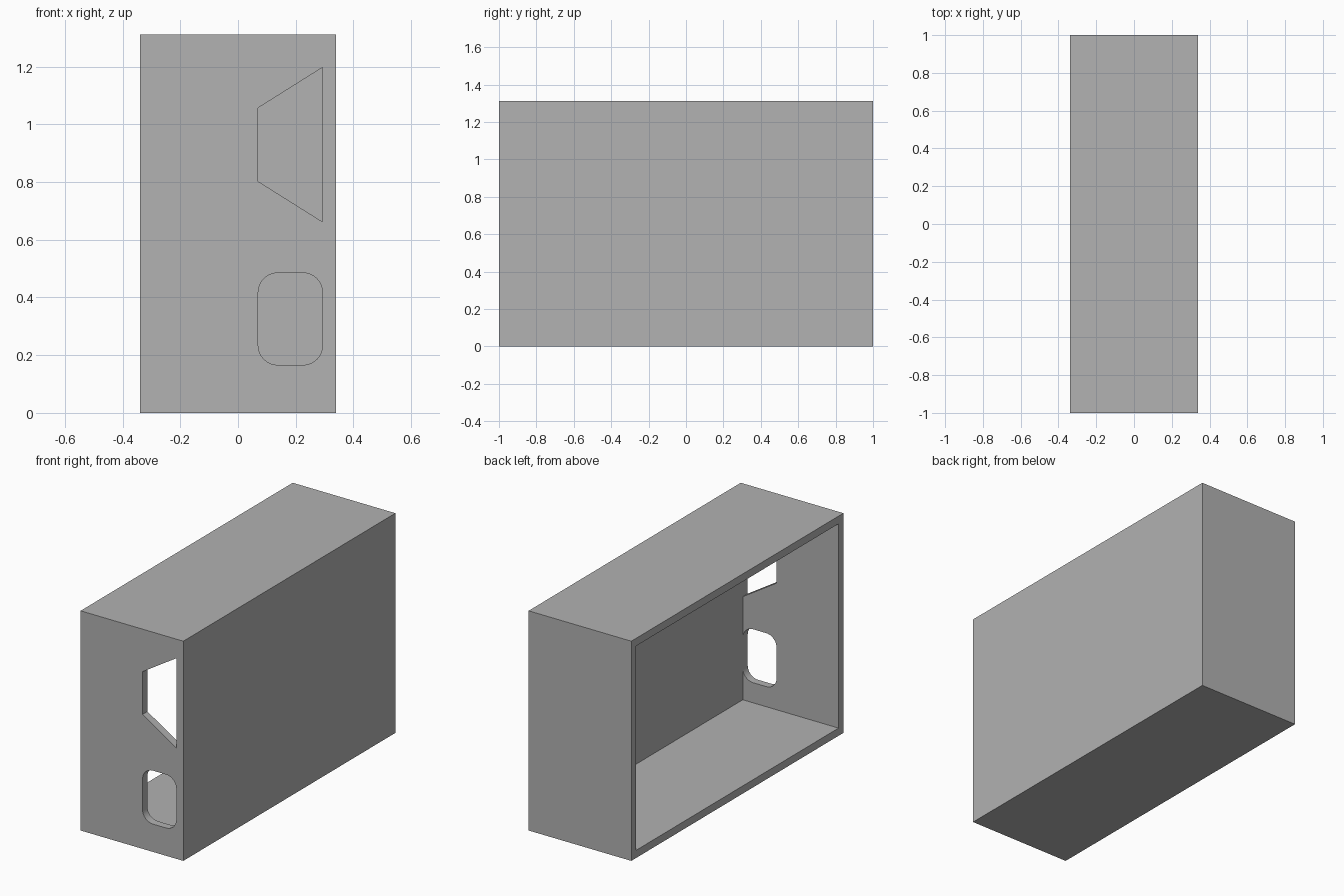
import bpy
import bmesh
from math import cos, sin, radians, pi

cube = bpy.data.objects.get("Cube")
if cube:
    bpy.data.objects.remove(cube, do_unlink=True)

HALF_X, HALF_Y, HEIGHT, WALL = 0.339, 1.0, 1.311, 0.046
INNER_X = HALF_X - WALL
HOLE_X = 0.07

# Single grey material
grey = bpy.data.materials.new("plain grey")
grey.use_nodes = True
colour = (0.445, 0.445, 0.445, 1)
grey.diffuse_color = colour
grey.node_tree.nodes["Principled BSDF"].inputs["Base Color"].default_value = colour


def prism(name, profile, y0, y1):
    """Extrude an x-z profile from y0 to y1."""
    bm = bmesh.new()
    face = bm.faces.new([bm.verts.new((x, y0, z)) for x, z in profile])
    result = bmesh.ops.extrude_face_region(bm, geom=[face])
    verts = [v for v in result["geom"] if isinstance(v, bmesh.types.BMVert)]
    bmesh.ops.translate(bm, verts=verts, vec=(0, y1 - y0, 0))
    bmesh.ops.recalc_face_normals(bm, faces=bm.faces)
    mesh = bpy.data.meshes.new(name)
    bm.to_mesh(mesh)
    bm.free()
    mesh.materials.append(grey)
    obj = bpy.data.objects.new(name, mesh)
    bpy.context.collection.objects.link(obj)
    return obj


def rectangle(x0, x1, z0, z1):
    return [(x0, z0), (x1, z0), (x1, z1), (x0, z1)]


def rounded(x0, x1, z0, z1, r, steps=8):
    corners = [(x1 - r, z1 - r), (x0 + r, z1 - r), (x0 + r, z0 + r), (x1 - r, z0 + r)]
    return [(cx + r * cos(pi / 2 * (i + k / steps)), cz + r * sin(pi / 2 * (i + k / steps)))
            for i, (cx, cz) in enumerate(corners) for k in range(steps + 1)]


# Outer block
case = prism("open_case", rectangle(-HALF_X, HALF_X, 0, HEIGHT), -HALF_Y, HALF_Y)

# Cavity open on the -x side, and the two openings through the front wall
trapezoid = [(HOLE_X, 0.802), (INNER_X, 0.662), (INNER_X, 1.197), (HOLE_X, 1.057)]
slot = rounded(HOLE_X, INNER_X, 0.166, 0.485, 0.068)
inner_y = HALF_Y - WALL
cutters = [
    prism("cavity_cutter", rectangle(-HALF_X - 0.1, INNER_X, WALL, HEIGHT - WALL), -inner_y, inner_y),
    prism("trapezoid_cutter", trapezoid, -HALF_Y - 0.1, -inner_y + 0.02),
    prism("rounded_cutter", slot, -HALF_Y - 0.1, -inner_y + 0.02),
]
bpy.context.view_layer.objects.active = case
for cutter in cutters:
    cut = case.modifiers.new(cutter.name, "BOOLEAN")
    cut.operation = "DIFFERENCE"
    cut.solver = "EXACT"
    cut.object = cutter
    bpy.ops.object.modifier_apply(modifier=cut.name)
    bpy.data.objects.remove(cutter, do_unlink=True)

# Smooth the rounded corners, keep the box edges sharp
bpy.ops.object.select_all(action="DESELECT")
case.select_set(True)
bpy.ops.object.shade_smooth_by_angle(angle=radians(30))
